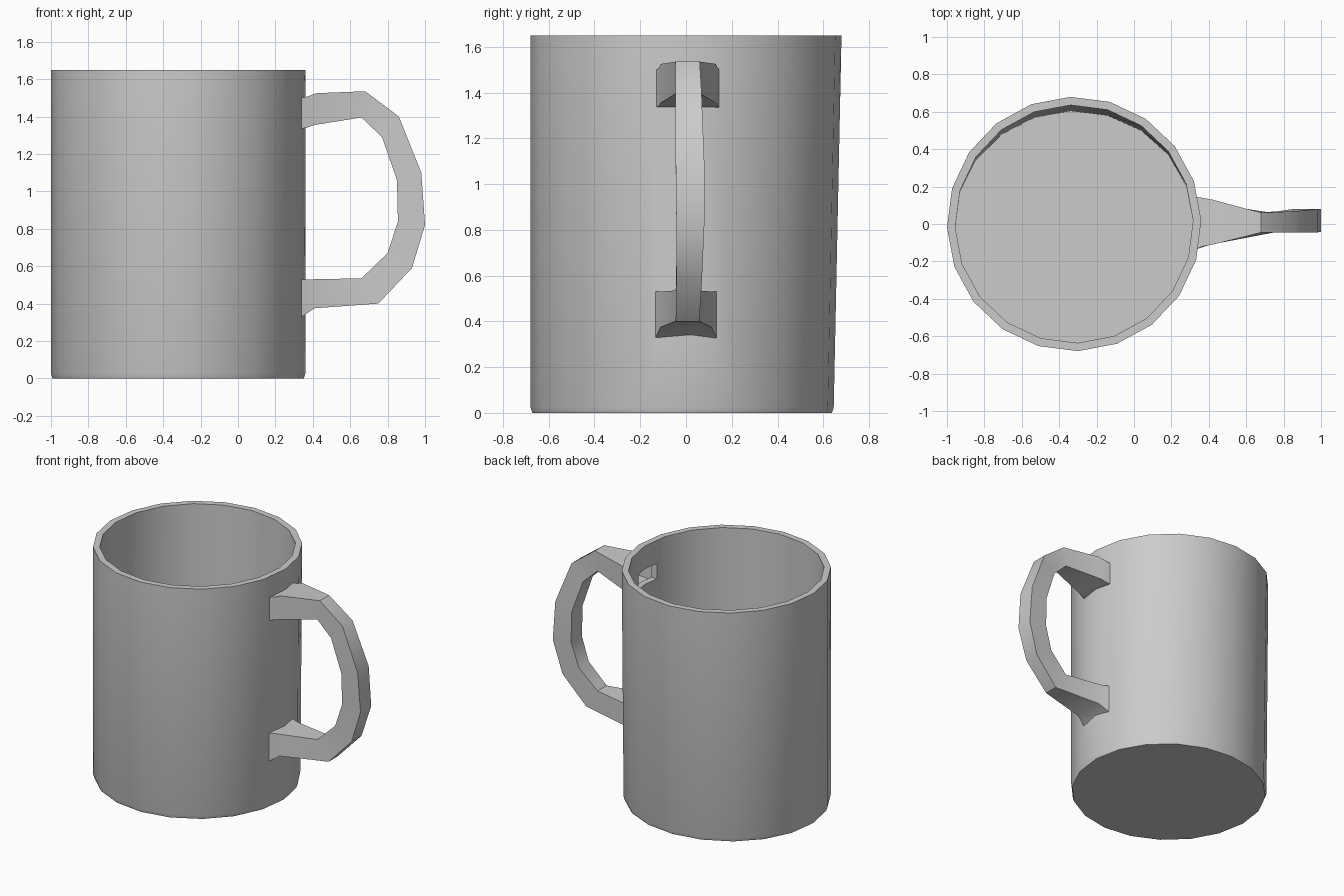
import bpy, bmesh
from math import cos, sin, radians

if "Cube" in bpy.data.objects:
    bpy.data.objects.remove(bpy.data.objects["Cube"])

SIDES, CX, TURN = 20, -0.32, 1.7


def finish(bm, name):
    bmesh.ops.recalc_face_normals(bm, faces=bm.faces)
    me = bpy.data.meshes.new(name)
    bm.to_mesh(me)
    bm.free()
    ob = bpy.data.objects.new(name, me)
    bpy.context.collection.objects.link(ob)
    return ob


def activate(ob):
    bpy.ops.object.select_all(action='DESELECT')
    ob.select_set(True)
    bpy.context.view_layer.objects.active = ob


def bridge(bm, rings):
    for a, b in zip(rings, rings[1:]):
        n = len(a)
        for i in range(n):
            bm.faces.new((a[i], a[(i + 1) % n], b[(i + 1) % n], b[i]))


# Cup body: outer wall, rim, inner wall and floor; back leans in at the base
def ring(bm, r, z, back):
    out = []
    for i in range(SIDES):
        a = radians(TURN + i * 360 / SIDES)
        y = r * sin(a)
        out.append(bm.verts.new((CX + r * cos(a), y * back if y > 0 else y, z)))
    return out


bm = bmesh.new()
rings = [ring(bm, *p) for p in ((0.672, 0, 0.95), (0.68, 0.025, 0.95),
                                (0.68, 1.65, 1), (0.636, 1.65, 1), (0.636, 0.045, 0.95))]
bridge(bm, rings)
bm.faces.new(rings[0])
bm.faces.new(rings[-1])
body = finish(bm, "cup_body")

# Openings in the wall leading into the hollow handle roots
for z in (1.43, 0.44):
    bpy.ops.mesh.primitive_cube_add(size=1, location=(0.3, 0.005, z))
    cut = bpy.context.object
    cut.name = "root_cutter"
    cut.scale = (0.2, 0.21, 0.11)
    cut.hide_render = True
    activate(body)
    mod = body.modifiers.new("opening", 'BOOLEAN')
    mod.operation = 'DIFFERENCE'
    mod.object = cut
    bpy.ops.object.modifier_apply(modifier=mod.name)
    bpy.data.objects.remove(cut)

# Handle: outer x, z, inner x, z, then y range for each section
sections = [
    (0.335, 1.50, 0.335, 1.335, -0.13, 0.145),
    (0.365, 1.505, 0.365, 1.34, -0.12, 0.14),
    (0.42, 1.525, 0.41, 1.355, -0.11, 0.13),
    (0.68, 1.535, 0.66, 1.395, -0.045, 0.06),
    (0.86, 1.40, 0.77, 1.29, -0.045, 0.068),
    (0.98, 1.10, 0.85, 1.06, -0.045, 0.08),
    (1.00, 0.82, 0.855, 0.84, -0.042, 0.08),
    (0.93, 0.59, 0.80, 0.67, -0.042, 0.07),
    (0.75, 0.40, 0.66, 0.535, -0.045, 0.058),
    (0.41, 0.375, 0.40, 0.53, -0.11, 0.11),
    (0.335, 0.325, 0.335, 0.53, -0.135, 0.135),
]
bm = bmesh.new()
bridge(bm, [[bm.verts.new(p) for p in ((ox, y0, oz), (ox, y1, oz), (ix, y1, iz), (ix, y0, iz))]
            for ox, oz, ix, iz, y0, y1 in sections])
handle = finish(bm, "handle")

for ob in (body, handle):
    activate(ob)
    bpy.ops.object.shade_smooth_by_angle(angle=radians(35))
